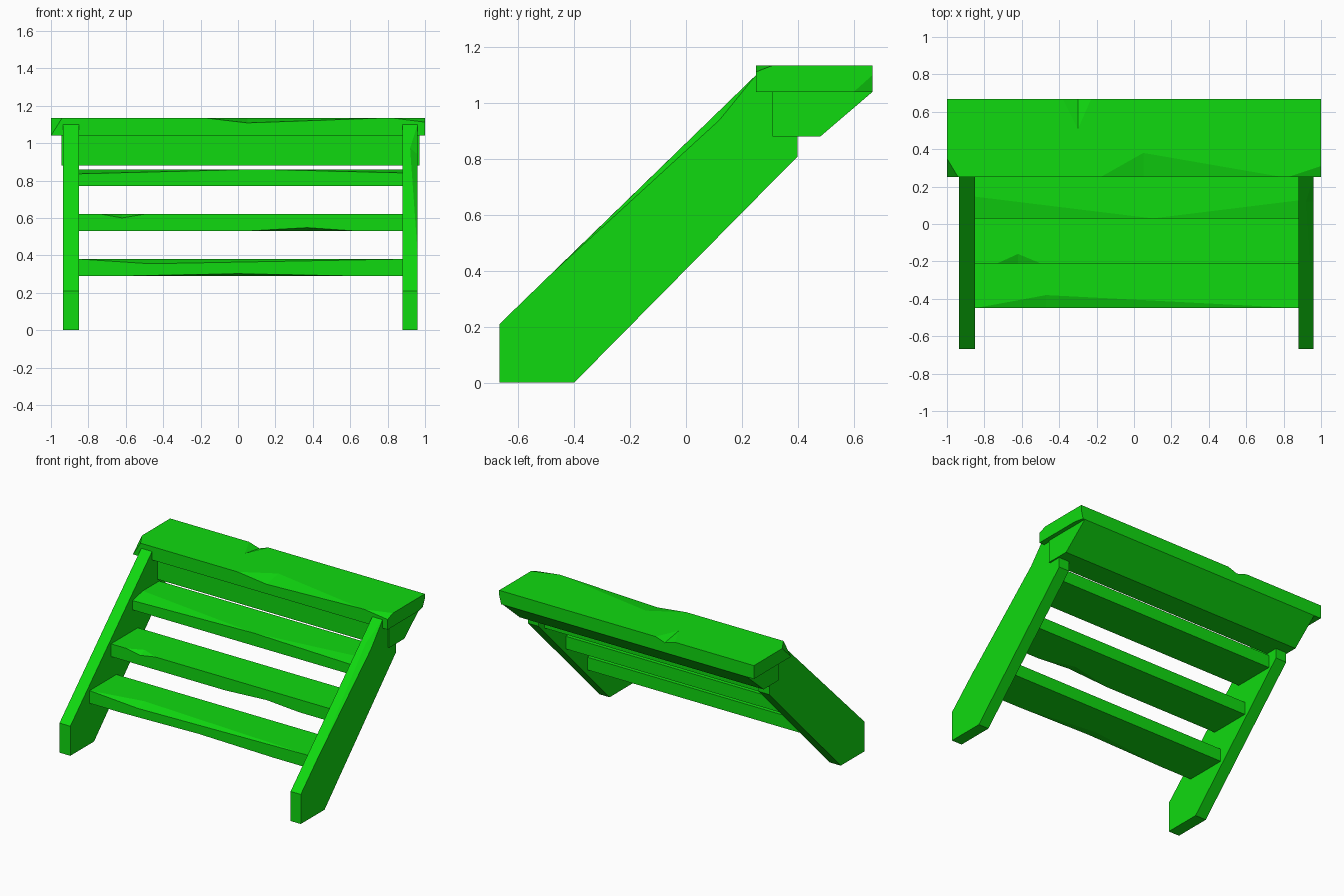
import bpy
import bmesh

cube = bpy.data.objects.get("Cube")
if cube:
    bpy.data.objects.remove(cube, do_unlink=True)

green = bpy.data.materials.new("bright_green")
green.use_nodes = True
green.diffuse_color = (0.005, 0.70, 0.005, 1)
green.node_tree.nodes["Principled BSDF"].inputs["Base Color"].default_value = (0.005, 0.70, 0.005, 1)


def add_object(name, bm):
    bmesh.ops.recalc_face_normals(bm, faces=bm.faces)
    mesh = bpy.data.meshes.new(name)
    bm.to_mesh(mesh)
    bm.free()
    mesh.materials.append(green)
    obj = bpy.data.objects.new(name, mesh)
    bpy.context.collection.objects.link(obj)
    return obj


def extrude_x(name, x0, x1, profile):
    """Solid with a (y, z) profile running from x0 to x1."""
    bm = bmesh.new()
    face = bm.faces.new([bm.verts.new((x0, y, z)) for y, z in profile])
    ext = bmesh.ops.extrude_face_region(bm, geom=[face])
    moved = [v for v in ext["geom"] if isinstance(v, bmesh.types.BMVert)]
    bmesh.ops.translate(bm, verts=moved, vec=(x1 - x0, 0, 0))
    return add_object(name, bm)


def beam(name, x0, x1, y0, y1, z0, z1):
    return extrude_x(name, x0, x1, [(y0, z0), (y1, z0), (y1, z1), (y0, z1)])


def chip(obj, *points):
    """Cut a worn facet: the hull of the points is removed (last one lies outside)."""
    bm = bmesh.new()
    for p in points:
        bm.verts.new(p)
    bmesh.ops.convex_hull(bm, input=bm.verts[:])
    cutter = add_object("chip_cutter", bm)
    cutter.hide_render = True
    mod = obj.modifiers.new("chip", "BOOLEAN")
    mod.operation = "DIFFERENCE"
    mod.solver = "EXACT"
    mod.object = cutter
    graph = bpy.context.evaluated_depsgraph_get()
    mesh = bpy.data.meshes.new_from_object(obj.evaluated_get(graph))
    obj.modifiers.clear()
    obj.data = mesh
    bpy.data.objects.remove(cutter, do_unlink=True)


def edge_chip(obj, xa, xb, xm, y, z, depth, drop):
    """Nick in a long edge at (y, z), going depth along y and drop along z."""
    out_y = y - (0.1 if depth > 0 else -0.1)
    out_z = z - (0.1 if drop > 0 else -0.1)
    chip(obj, (xa, y, z), (xb, y, z), (xm, y + depth, z), (xm, y, z + drop),
         ((xa + xb) / 2, out_y, out_z))


# Sloping side boards
side = [(-0.667, 0), (-0.4, 0), (0.4, 0.81), (0.4, 1.10), (0.25, 1.10), (-0.667, 0.21)]
right_side_board = extrude_x("right_side_board", -0.935, -0.85, side)
left_side_board = extrude_x("left_side_board", 0.88, 0.96, side)
chip(left_side_board, (0.96, -0.47, 0.40), (0.96, 0.25, 1.10), (0.92, 0.12, 0.974),
     (0.96, 0.12, 0.94), (1.03, -0.05, 0.95))

# Three treads, stepping up and back
treads = []
for i, name in enumerate(("lower_tread", "middle_tread", "upper_tread")):
    y, z = -0.45 + 0.24 * i, 0.29 + 0.24 * i
    treads.append(beam(name, -0.87, 0.90, y, y + 0.30, z, z + 0.09))
lower, middle, upper = treads

# Worn edges of the treads
edge_chip(lower, -0.85, 0.88, -0.47, -0.45, 0.38, 0.07, -0.025)
edge_chip(lower, -0.6, 0.6, 0.0, -0.45, 0.29, 0.07, 0.012)
edge_chip(middle, -0.73, -0.5, -0.62, -0.21, 0.62, 0.05, -0.02)
edge_chip(middle, 0.05, 0.63, 0.37, -0.21, 0.53, 0.07, 0.018)
chip(upper, (-0.88, 0.15, 0.86), (-0.88, 0.03, 0.835), (0.1, 0.03, 0.86), (-0.95, -0.05, 0.95))
chip(upper, (0.91, 0.13, 0.86), (0.91, 0.03, 0.84), (0.1, 0.03, 0.86), (0.98, -0.05, 0.95))

# Wedge block under the top plank, sloped at the back
extrude_x("top_support", -0.945, 0.97, [(0.31, 0.88), (0.48, 0.88), (0.667, 1.04), (0.31, 1.04)])

# Top plank with worn corners and edges
plank = beam("top_plank", -1, 1, 0.25, 0.667, 1.04, 1.135)
chip(plank, (-1, 0.25, 1.04), (-0.94, 0.25, 1.135), (-1, 0.35, 1.135), (-1.1, 0.15, 1.23))
chip(plank, (1, 0.25, 1.112), (0.82, 0.25, 1.135), (1, 0.31, 1.135), (1.1, 0.2, 1.2))
chip(plank, (1, 0.6, 1.04), (1, 0.667, 1.10), (0.985, 0.667, 1.04), (1.05, 0.72, 0.98))
edge_chip(plank, -0.18, 0.80, 0.05, 0.25, 1.135, 0.13, -0.027)
edge_chip(plank, -0.38, -0.23, -0.3, 0.667, 1.135, -0.16, -0.025)
